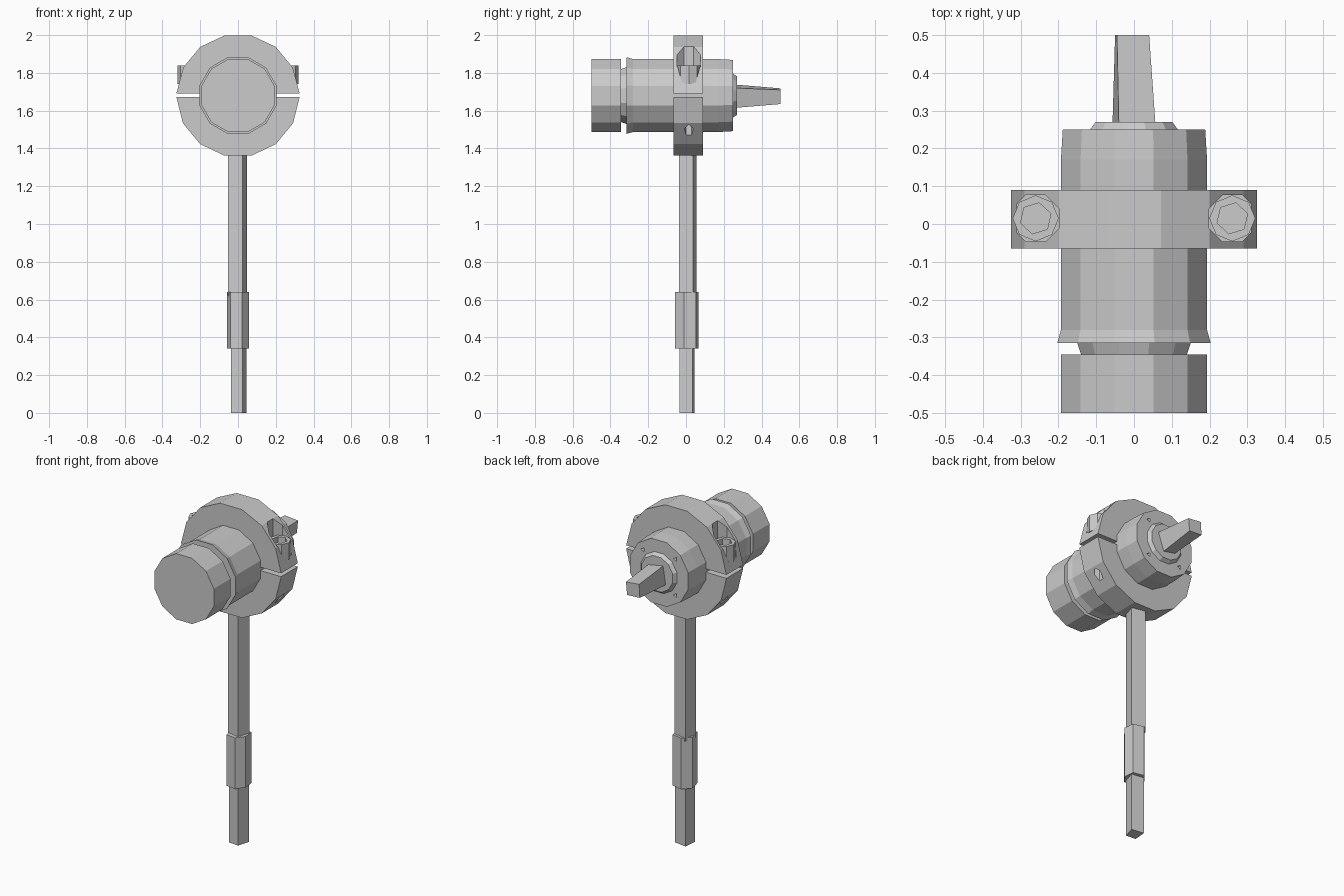
import bpy
from math import sin, cos, pi, asin

if "Cube" in bpy.data.objects:
    bpy.data.objects.remove(bpy.data.objects["Cube"])

ZC = 1.68      # height of the barrel axis
BX, BY = 0.26, 0.015   # bolt position


def loft(name, rings, caps=True):
    """Join equally sized rings of points into a flat-faced solid."""
    n = len(rings[0])
    verts = [p for r in rings for p in r]
    faces = []
    for k in range(len(rings) - 1):
        for i in range(n):
            j = (i + 1) % n
            faces.append((k*n + i, k*n + j, (k+1)*n + j, (k+1)*n + i))
    if caps:
        faces.append(tuple(reversed(range(n))))
        faces.append(tuple(range((len(rings) - 1)*n, len(rings)*n)))
    me = bpy.data.meshes.new(name)
    me.from_pydata(verts, [], faces)
    ob = bpy.data.objects.new(name, me)
    bpy.context.collection.objects.link(ob)
    bpy.context.view_layer.objects.active = ob
    ob.select_set(True)
    bpy.ops.object.mode_set(mode='EDIT')
    bpy.ops.mesh.select_all(action='SELECT')
    bpy.ops.mesh.normals_make_consistent(inside=False)
    bpy.ops.object.mode_set(mode='OBJECT')
    ob.select_set(False)
    return ob


def circle_y(r, y, n, cx=0, cz=ZC, a0=0):
    return [(cx + r*cos(a0 + 2*pi*i/n), y, cz + r*sin(a0 + 2*pi*i/n)) for i in range(n)]


def circle_z(r, z, n, cx=0, cy=0, a0=0):
    return [(cx + r*cos(a0 + 2*pi*i/n), cy + r*sin(a0 + 2*pi*i/n), z) for i in range(n)]


def cut(target, cutter):
    m = target.modifiers.new("cut", 'BOOLEAN')
    m.operation = 'DIFFERENCE'
    m.solver = 'EXACT'
    m.object = cutter
    bpy.context.view_layer.objects.active = target
    bpy.ops.object.modifier_apply(modifier=m.name)
    bpy.data.objects.remove(cutter)


# Barrel with front cap, groove, flange and rear boss
profile = [(.2, -.5), (.2, -.345), (.145, -.345), (.155, -.315), (.21, -.315),
           (.2, -.28), (.2, .17), (.195, .25), (.12, .25), (.105, .27)]
barrel = loft("barrel", [circle_y(r, y, 12, a0=pi/12) for r, y in profile])

# Small screw pits in the rear face
for k in range(4):
    a = pi/4 + k*pi/2
    cx, cz = .15*cos(a), ZC + .15*sin(a)
    cut(barrel, loft("pit_cutter", [circle_y(.014, .23, 3, cx, cz),
                                    circle_y(.014, .3, 3, cx, cz)]))

# Tapered rear spindle
loft("rear_spindle", [
    [(-.057, .26, 1.63), (.02, .26, 1.615), (.057, .26, 1.72), (-.04, .26, 1.738)],
    [(-.05, .5, 1.64), (.033, .5, 1.635), (.04, .5, 1.71), (-.045, .5, 1.718)]])


# Split clamp ring: two half rings with a gap between them
def half_ring(name, z_cut, sign, steps=7):
    def arc(r, y):
        a = asin((z_cut - ZC)*sign/r)
        return [(r*cos(a + (pi - 2*a)*i/steps), y,
                 ZC + sign*r*sin(a + (pi - 2*a)*i/steps)) for i in range(steps + 1)]
    f, b = -.065, .09
    rings = list(zip(arc(.19, f), arc(.326, f), arc(.326, b), arc(.19, b)))
    return loft(name, rings)


upper = half_ring("clamp_upper", 1.692, 1)
lower = half_ring("clamp_lower", 1.672, -1)

for side, x in (("left", -BX), ("right", BX)):
    # Bolt pocket, threaded hole and socket-head bolt
    cut(upper, loft("pocket_cutter", [circle_z(.067, z, 8, x, BY, pi/8) for z in (1.75, 2.1)]))
    cut(lower, loft("hole_cutter", [circle_z(.025, z, 5, x, BY) for z in (1.3, 1.6)]))
    bolt = loft("bolt_" + side, [circle_z(.061, z, 8, x, BY) for z in (1.74, 1.84)])
    cut(bolt, loft("socket_cutter", [circle_z(.042, z, 6, x, BY, .3) for z in (1.785, 1.9)]))


# Stand post in two sections with a sleeve over the joint
def post(name, quad, z0, z1):
    loft(name, [[(x, y, z) for x, y in quad] for z in (z0, z1)])


post("post_lower", [(-.037, -.03), (.025, -.035), (.046, .035), (-.03, .046)], 0, .36)
post("post_upper", [(-.052, -.02), (.024, -.036), (.048, .038), (-.035, .055)], .62, 1.4)
post("post_sleeve", [(-.04, -.05), (.02, -.057), (.057, -.01), (.05, .052),
                     (-.015, .067), (-.057, .02)], .34, .64)
